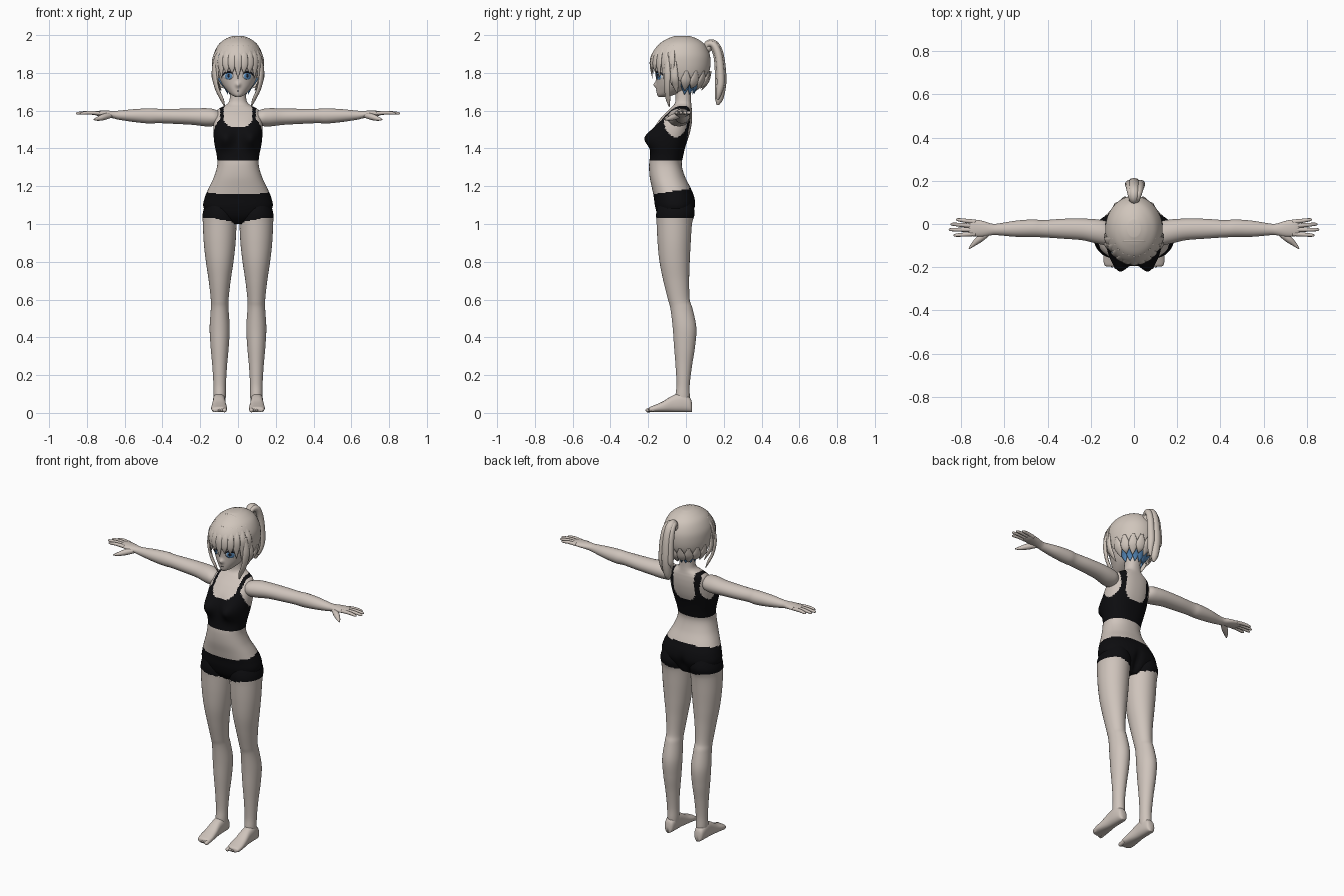
import bpy, bmesh, math
from mathutils import Vector
from mathutils.bvhtree import BVHTree

cube = bpy.data.objects.get("Cube")
if cube:
    bpy.data.objects.remove(cube, do_unlink=True)


def material(name, *rgb):
    mat = bpy.data.materials.new(name)
    mat.use_nodes = True
    mat.diffuse_color = (*rgb, 1)
    shader = mat.node_tree.nodes["Principled BSDF"]
    shader.inputs["Base Color"].default_value = (*rgb, 1)
    shader.inputs["Roughness"].default_value = 0.7
    return mat


SKIN = material("skin", .62, .55, .5)
HAIR = material("pale hair", .63, .56, .5)
BLACK = material("black cloth", .004, .004, .005)
BLUE = material("blue", .1, .27, .53)
DARK = material("dark lash", .02, .02, .03)
WHITE = material("eye white", .75, .75, .75)


def smooth(rows, steps):
    """Spline through rows of numbers."""
    out, last = [], len(rows) - 1
    for i in range(last):
        quad = rows[max(i - 1, 0)], rows[i], rows[i + 1], rows[min(i + 2, last)]
        for k in range(steps):
            t = k / steps
            out.append([q + .5 * t * (r - p + t * (2*p - 5*q + 4*r - s + t * (3*q - p - 3*r + s)))
                        for p, q, r, s in zip(*quad)])
    return out + [list(rows[last])]


def bridge(name, rings, mats, rule=None, mirror=False, drop=None):
    """Closed smooth surface through rings of points."""
    bm = bmesh.new()
    loops = [[bm.verts.new(p) for p in ring] for ring in rings]
    for a, b in zip(loops, loops[1:]):
        for i in range(len(a)):
            bm.faces.new((a[i - 1], a[i], b[i], b[i - 1]))
    bm.faces.new(loops[0])
    bm.faces.new(loops[-1])
    bmesh.ops.recalc_face_normals(bm, faces=bm.faces)
    if drop:
        gone = [f for f in bm.faces if drop(f.calc_center_median())]
        bmesh.ops.delete(bm, geom=gone, context='FACES')
    if rule:
        for f in bm.faces:
            f.material_index = int(rule(f.calc_center_median()))
    mesh = bpy.data.meshes.new(name)
    bm.to_mesh(mesh)
    bm.free()
    mesh.shade_smooth()
    for mat in mats:
        mesh.materials.append(mat)
    obj = bpy.data.objects.new(name, mesh)
    bpy.context.collection.objects.link(obj)
    if mirror:
        obj.modifiers.new("mirror", 'MIRROR').use_mirror_merge = False
    return obj


def circle(count, power=1):
    for i in range(count):
        a = math.tau * i / count
        yield tuple(math.copysign(abs(v) ** power, v) for v in (math.cos(a), math.sin(a)))


def column(rows, cx=0, count=48, steps=6, power=1, sculpt=lambda p: p):
    """Rings up z from rows of height, half width, front y, back y."""
    return [[sculpt(Vector((cx + w * c, (f + b) / 2 + (b - f) / 2 * s, z)))
             for c, s in circle(count, power)] for z, w, f, b in smooth(rows, steps)]


CROWN = Vector((0, -.02, 1.82))


def tube(name, points, radii, mat, out=None, flat=1, mirror=False):
    """Tapered tube on a path; flat thins it along the out direction."""
    path = smooth([(*p, r) for p, r in zip(points, radii)], 6)
    rings = []
    for i, (*p, r) in enumerate(path):
        p, r = Vector(p), max(r, .001)
        along = Vector(path[min(i + 1, len(path) - 1)][:3]) - Vector(path[max(i - 1, 0)][:3])
        u = along.cross(out or p - CROWN).normalized()
        v = along.cross(u).normalized()
        rings.append([p + u * r * c + v * r * flat * s for c, s in circle(12)])
    return bridge(name, rings, [mat], mirror=mirror)


def bump(d, width):
    return math.exp(-(d / width) ** 2)


# Torso with sports top and shorts painted by region
def sculpt_torso(p):
    if p.y < -.09:
        p.y -= .05 * bump(abs(p.x) - .07, .045) * bump(p.z - 1.455, .05) * min(1, (-.09 - p.y) / .05)
    elif p.y > -.02:
        p.y -= .02 * bump(p.x, .018) * bump(p.z - 1.06, .05)
    return p


def cloth(p):
    x, y, z = abs(p.x), p.y, p.z
    if z < 1.335:
        return z < 1.16 + .03 * min(1, max(0, (y + .16) / .2))
    depth, half = (1.512, .076) if y < -.04 else (1.45, .07)
    neck = x < half and z > depth + .04 * (x / half) ** 4
    arm = x > .095 and ((y + .055) / .062) ** 2 + ((z - 1.55) / .09) ** 2 < 1
    return z < 1.625 and not neck and not arm


torso = [(1, .06, -.11, 0), (1.04, .15, -.145, .025), (1.09, .183, -.163, .048),
         (1.14, .176, -.17, .045), (1.19, .155, -.18, .025), (1.25, .127, -.192, -.005),
         (1.31, .11, -.195, -.022), (1.36, .112, -.19, -.015), (1.42, .124, -.185, 0),
         (1.48, .13, -.175, .02), (1.53, .13, -.155, .03), (1.57, .125, -.125, .033),
         (1.6, .112, -.095, .032), (1.617, .09, -.078, .03), (1.638, .054, -.06, .028),
         (1.67, .043, -.055, .027), (1.74, .042, -.06, .03)]
bridge("torso", column(torso, count=96, steps=8, power=.88, sculpt=sculpt_torso), [SKIN, BLACK], cloth)

# Legs, with the shorts' hems
leg = [(1.12, .07, -.14, .03), (1.06, .089, -.157, .046), (1, .089, -.155, .032), (.9, .084, -.15, .025),
       (.8, .073, -.14, .02), (.7, .058, -.12, .017), (.6, .047, -.095, .02), (.55, .047, -.082, .035),
       (.45, .053, -.07, .055), (.35, .048, -.063, .048), (.25, .039, -.055, .032),
       (.15, .033, -.05, .02), (.08, .032, -.055, .02), (.03, .025, -.04, .015)]
bridge("legs", column(leg, cx=.097, steps=10), [SKIN, BLACK],
       lambda p: p.z > 1.005 + .03 * min(1, p.x / .15), mirror=True)

# Feet: y, half width, height
foot = [(.033, .012, .04), (.022, .027, .075), (-.02, .033, .1), (-.07, .034, .088),
        (-.12, .039, .058), (-.16, .042, .04), (-.19, .037, .028), (-.197, .025, .02)]
bridge("feet", [[(.1 + w * c, y, .004 + h / 2 + h / 2 * s) for c, s in circle(28, .8)]
                for y, w, h in smooth(foot, 5)], [SKIN], mirror=True)
UP = Vector((0, 0, 1))
for i in range(5):
    x, tip, r = .071 + .0145 * i, -.214 + .006 * i, .012 if i == 0 else .0085
    tube("toe", [(x, -.165, .02), (x, tip + .02, .015), (x, tip + .006, .013), (x, tip, .012)],
         [r, r, r * .8, .002], SKIN, out=UP, mirror=True)

# Arms and palms: x, centre y, centre z, half depth, half height
arm = [(.09, -.05, 1.56, .03, .03), (.125, -.043, 1.563, .054, .044), (.17, -.035, 1.565, .056, .048),
       (.24, -.025, 1.568, .05, .043), (.33, -.022, 1.57, .046, .04), (.42, -.022, 1.572, .04, .038),
       (.47, -.02, 1.572, .041, .04), (.55, -.022, 1.574, .037, .034), (.63, -.025, 1.576, .027, .024),
       (.66, -.025, 1.579, .027, .02), (.7, -.022, 1.583, .036, .017), (.745, -.018, 1.586, .039, .013),
       (.765, -.018, 1.587, .034, .008)]
bridge("arms", [[(x, y + d * c, z + h * s) for c, s in circle(32)]
                for x, y, z, d, h in smooth(arm, 6)], [SKIN], mirror=True)
for name, root, reach, tip in (("index_finger", -.046, .836, -.052), ("middle_finger", -.027, .858, -.026),
                               ("ring_finger", -.009, .85, -.001), ("little_finger", .01, .825, .02)):
    tube(name, [(.735, root, 1.586), ((.735 + reach) / 2, (root + tip) / 2, 1.589),
                (reach - .01, tip, 1.586), (reach, tip, 1.585)],
         [.01, .0095, .007, .002], SKIN, out=UP, mirror=True)
tube("thumb", [(.67, -.035, 1.577), (.71, -.065, 1.567), (.742, -.092, 1.557), (.764, -.114, 1.553)],
     [.014, .017, .011, .003], SKIN, out=UP, mirror=True)


# Head with a small nose
def sculpt_face(p):
    if p.y < -.1:
        p.y -= .014 * bump(p.x, .012) * bump(p.z - 1.737, .014)
    return p


skull = [(1.672, .012, -.145, -.1), (1.685, .036, -.153, -.06), (1.71, .062, -.157, 0),
         (1.74, .084, -.158, .03), (1.78, .101, -.16, .06), (1.84, .108, -.163, .08),
         (1.9, .1, -.15, .08), (1.95, .06, -.1, .05)]
head = bridge("head", column(skull, count=72, steps=8, sculpt=sculpt_face), [SKIN])
tree = BVHTree.FromPolygons([v.co for v in head.data.vertices], [p.vertices for p in head.data.polygons])


def on_face(x, z, lift):
    y = tree.ray_cast(Vector((x, -1, z)), Vector((0, 1, 0)))[0].y
    return Vector((x, y - lift, z))


def plate(name, x, z, w, h, lift, mat, mirror=True):
    rings = [[on_face(x + w * k * c, z + h * k * s, up) for c, s in circle(24)]
             for k, up in ((1, -.003), (1, lift), (.6, lift), (.2, lift))]
    bridge(name, rings, [mat], mirror=mirror)


# Eyes and mouth
plate("eye_white", .052, 1.783, .027, .019, .001, WHITE)
plate("iris", .05, 1.783, .019, .019, .0025, BLUE)
plate("pupil", .05, 1.785, .006, .009, .004, DARK)
plate("mouth", 0, 1.704, .011, .0015, .001, DARK, mirror=False)
tube("upper_lash", [on_face(x, z, .002) for x, z in
                    ((.024, 1.788), (.036, 1.802), (.055, 1.805), (.073, 1.797), (.082, 1.783))],
     [.001, .004, .005, .004, .001], DARK, mirror=True)

# Hair cap, open over the face and nape
cap = [(1.72, .085, -.08, .06), (1.76, .115, -.14, .1), (1.8, .128, -.165, .122), (1.85, .133, -.18, .13),
       (1.9, .128, -.18, .125), (1.95, .103, -.145, .1), (1.98, .066, -.1, .06), (1.995, .03, -.06, .02)]
bridge("hair_cap", column(cap, count=72), [HAIR],
       drop=lambda p: p.z < 1.735 + .105 * min(1, max(0, (-.02 - p.y) / .07)))


def strand(name, degrees, steps, radii, mat, flat=.35):
    """Lock of hair at an angle from the front; steps give spread and height."""
    a = math.radians(degrees)
    tube(name, [(.133 * k * math.sin(a), -.025 - .158 * k * math.cos(a), z) for k, z in steps],
         radii, mat, flat=flat)


# Fringe
for i in range(-5, 6):
    tip = 1.735 if abs(i) > 3 else 1.77 if i % 3 == 0 else 1.797
    strand("fringe_lock", i * 14, [(.78, 1.945), (.97, 1.89), (1.01, 1.84), (.97, tip)],
           [.006, .02, .02, .001], HAIR)
strand("blue_streak", -48, [(.99, 1.905), (1.045, 1.87), (1.045, 1.84)], [.001, .005, .001], BLUE)

# Back hair edge and the blue underlayer at the nape
for i in range(9):
    strand("back_lock", 100 + i * 20, [(1, 1.81), (.9, 1.765), (.8, 1.735), (.66, 1.705 + .012 * (i % 2))],
           [.008, .026, .02, .001], HAIR)
for i in range(7):
    strand("nape_lock", 105 + i * 25, [(.75, 1.775), (.62, 1.745), (.5, 1.72), (.42, 1.685)],
           [.03, .028, .02, .001], BLUE)

# Long side locks
tube("side_lock", [(.118, -.1, 1.89), (.126, -.1, 1.8), (.112, -.1, 1.72), (.085, -.095, 1.66), (.07, -.088, 1.62)],
     [.01, .02, .017, .014, .002], HAIR, flat=.5, mirror=True)
tube("temple_lock", [(.127, -.06, 1.86), (.127, -.062, 1.78), (.108, -.055, 1.73), (.09, -.045, 1.69)],
     [.01, .022, .016, .001], HAIR, flat=.5, mirror=True)

# Braided band over the head
tube("hair_band", [(.128 * math.sin(t), -.085 + .01 * math.cos(t), 1.82 + .163 * math.cos(t))
                   for t in (i * math.pi / 16 - math.pi / 2 for i in range(17))], [.008] * 17, HAIR)

# Ponytail from three overlapping locks
SIDE = Vector((1, 0, 0))
for x, drop, r in ((0, 0, 1), (.022, .03, .7), (-.016, .055, .65)):
    tube("ponytail", [(x * .3, .095, 1.9), (x * .6, .115, 1.95), (x, .15, 1.945), (x * 1.3, .175, 1.88),
                      (x * 1.4, .184, 1.76), (x * 1.3, .176, 1.67 + drop), (x, .168, 1.63 + drop)],
         [.012 * r, .02 * r, .026 * r, .028 * r, .03 * r, .023 * r, .006], HAIR, out=SIDE)
tube("hair_tie", [(0, .105, 1.915), (0, .112, 1.93), (0, .119, 1.945)], [.02, .024, .02], HAIR, out=SIDE)
